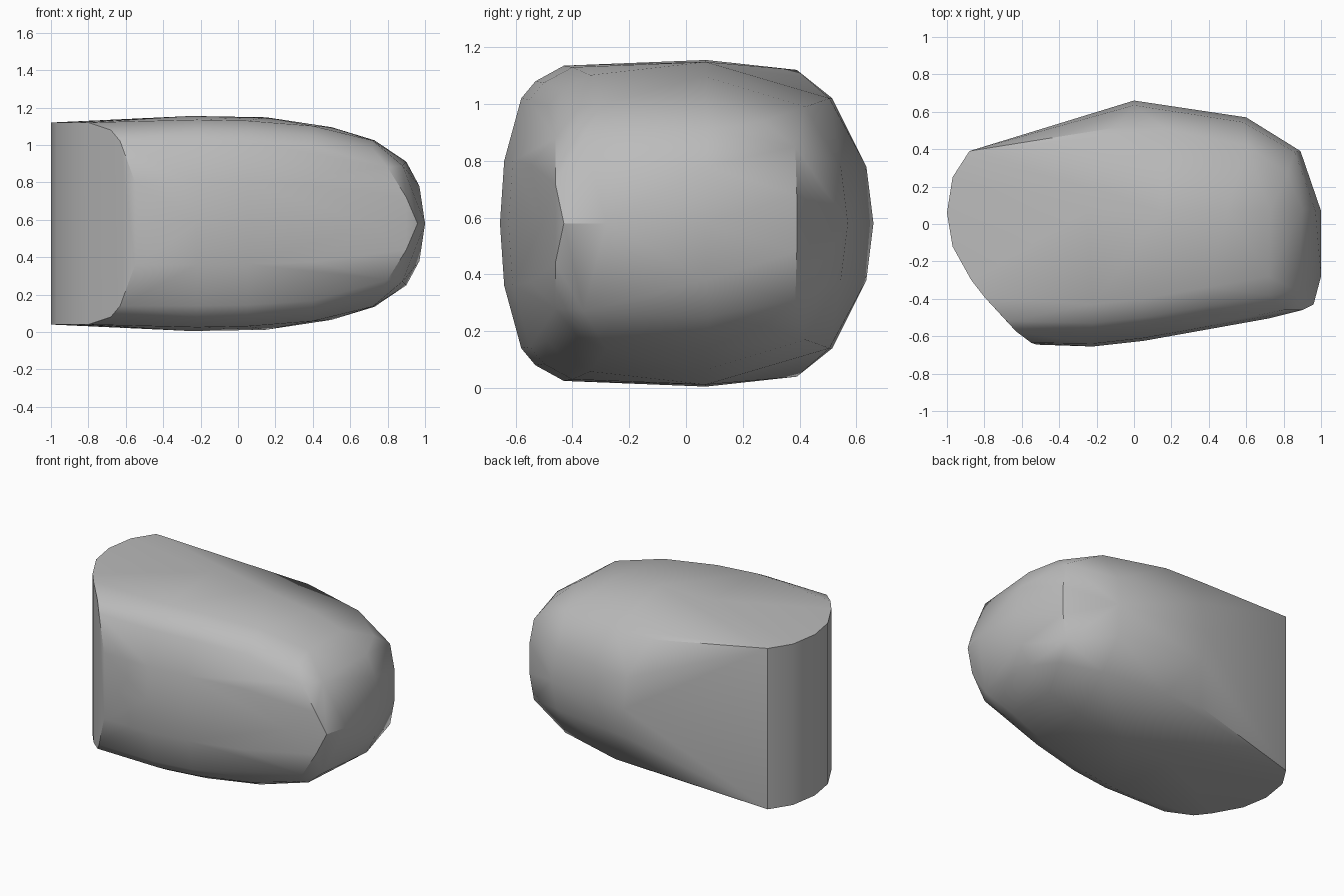
import bpy
import bmesh
import math

MID = 0.58  # height of the horizontal symmetry plane

if "Cube" in bpy.data.objects:
    bpy.data.objects.remove(bpy.data.objects["Cube"], do_unlink=True)


def make_material(name, colour):
    material = bpy.data.materials.new(name)
    material.use_nodes = True
    material.diffuse_color = colour
    material.node_tree.nodes["Principled BSDF"].inputs["Base Color"].default_value = colour
    return material


def hull_object(name, half_points, material):
    """Wrap a rounded solid around points mirrored above and below the mid plane."""
    bm = bmesh.new()
    for x, y, rise in half_points:
        for side in (1, -1):
            bm.verts.new((x, y, MID + side * rise))
    bmesh.ops.remove_doubles(bm, verts=bm.verts[:], dist=0.001)
    bmesh.ops.convex_hull(bm, input=bm.verts[:])
    loose = [v for v in bm.verts if not v.link_faces]
    bmesh.ops.delete(bm, geom=loose, context="VERTS")
    bmesh.ops.dissolve_limit(bm, angle_limit=math.radians(0.5),
                             verts=bm.verts[:], edges=bm.edges[:])
    bmesh.ops.recalc_face_normals(bm, faces=bm.faces[:])
    mesh = bpy.data.meshes.new(name)
    bm.to_mesh(mesh)
    bm.free()
    mesh.materials.append(material)
    obj = bpy.data.objects.new(name, mesh)
    bpy.context.collection.objects.link(obj)
    return obj


# Upright wall at the narrow end, as an outline swept to full height
wall_outline = [(-0.88, 0.39), (-0.97, 0.25), (-1, 0.06), (-0.97, -0.12), (-0.87, -0.3), (-0.8, -0.39)]
points = [(x, y, 0.54) for x, y in wall_outline]

# Curved edge where the wall meets the rounded front
points += [(-0.68, -0.52, 0.5), (-0.63, -0.575, 0.44), (-0.55, -0.635, 0.22), (-0.52, -0.645, 0)]

# Rounded front: one profile (inset, rise) repeated at tapering stations (x, y, scale)
front_profile = [(0, 0), (0.015, 0.22), (0.075, 0.44), (0.125, 0.5), (0.225, 0.555)]
front_stations = [(-0.22, -0.655, 1), (0.05, -0.625, 0.99), (0.4, -0.562, 0.94), (0.72, -0.505, 0.8)]
for x, y, scale in front_stations:
    points += [(x, y + inset, rise * scale) for inset, rise in front_profile]

# Shallow dome along the top and bottom
dome = [(-0.25, 0.575), (0.15, 0.568), (0.5, 0.515), (0.73, 0.445)]
points += [(x, 0.07, rise) for x, rise in dome]

# Shoulder running around the back and the broad end
points += [(-0.1, 0.515, 0.44), (0.17, 0.505, 0.44), (0.6, 0.42, 0.41),
           (0.82, 0.27, 0.36), (0.9, 0.08, 0.33), (0.88, -0.36, 0.31)]

# Widest line of the back and the broad end
points += [(0, 0.66, 0), (0, 0.635, 0.2), (0.6, 0.57, 0), (0.58, 0.545, 0.2), (0.89, 0.39, 0.1),
           (0.86, 0.385, 0.27), (1, 0.07, 0), (0.97, 0.07, 0.2), (1, -0.28, 0),
           (0.96, -0.43, 0), (0.9, -0.46, 0.14), (0.8, -0.46, 0.3)]

grey = make_material("plain grey", (0.5, 0.5, 0.5, 1))
body = hull_object("body", points, grey)

bpy.ops.object.select_all(action="DESELECT")
body.select_set(True)
bpy.context.view_layer.objects.active = body
bpy.ops.object.shade_smooth_by_angle(angle=math.radians(30))
